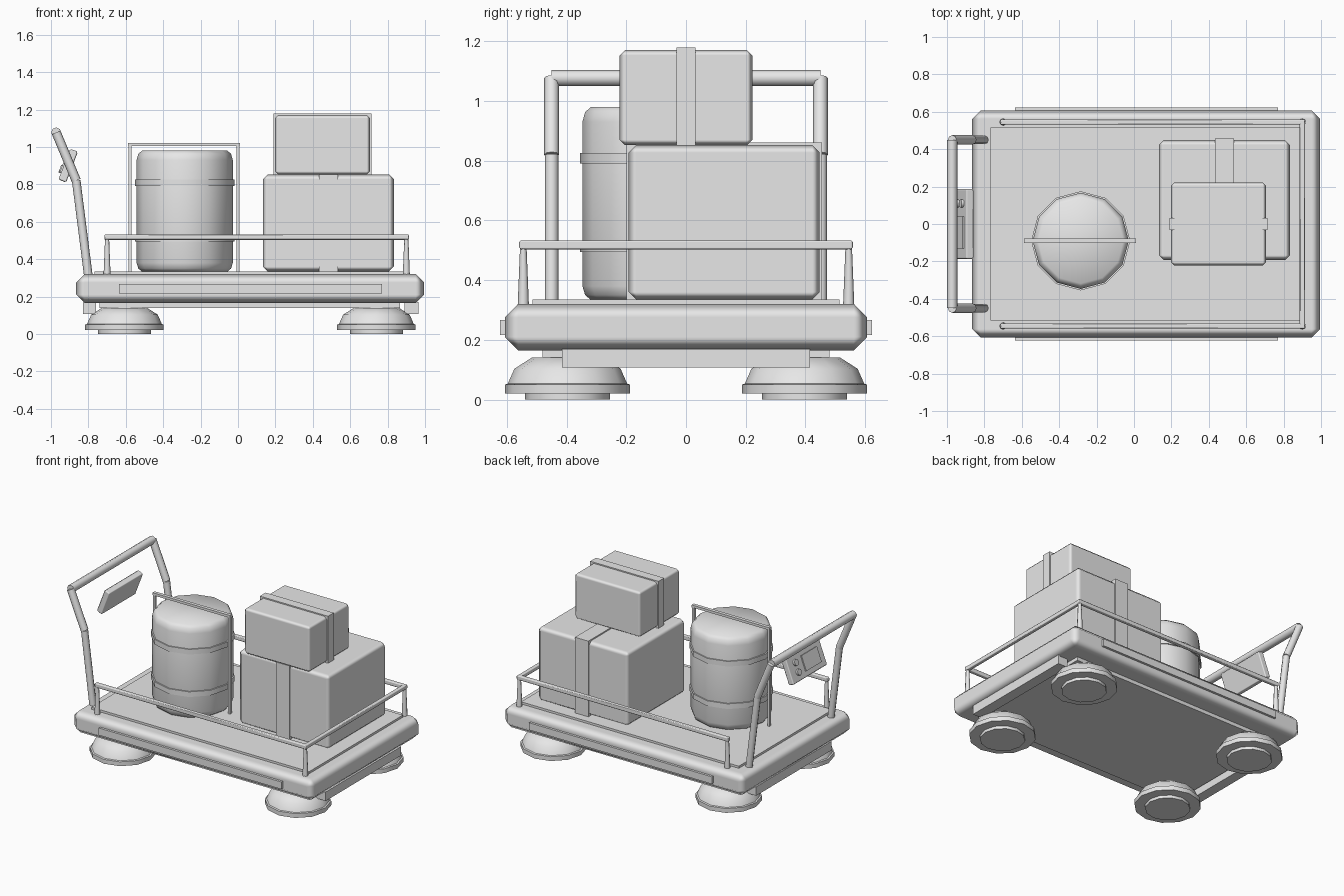
import bpy
import bmesh
from math import radians, pi, cos, sin
from mathutils import Vector

old = bpy.data.objects.get("Cube")
if old:
    bpy.data.objects.remove(old, do_unlink=True)

grey = bpy.data.materials.new("plain_grey")
grey.use_nodes = True
grey.diffuse_color = (0.8, 0.8, 0.8, 1)
grey.node_tree.nodes["Principled BSDF"].inputs["Base Color"].default_value = (0.8, 0.8, 0.8, 1)


def add(name, bm, smooth=None):
    bmesh.ops.recalc_face_normals(bm, faces=bm.faces)
    mesh = bpy.data.meshes.new(name)
    bm.to_mesh(mesh)
    bm.free()
    mesh.materials.append(grey)
    ob = bpy.data.objects.new(name, mesh)
    bpy.context.collection.objects.link(ob)
    if smooth:
        bpy.ops.object.select_all(action="DESELECT")
        ob.select_set(True)
        bpy.context.view_layer.objects.active = ob
        bpy.ops.object.shade_smooth_by_angle(angle=radians(smooth))
    return ob


def box(name, x, y, z, bevel=0):
    """Box from (min, max) ranges, with an optional softened chamfer."""
    bm = bmesh.new()
    bmesh.ops.create_cube(bm, size=1)
    for v in bm.verts:
        v.co = [sum(r) / 2 + c * (r[1] - r[0]) for r, c in zip((x, y, z), v.co)]
    ob = add(name, bm, 50 if bevel else None)
    if bevel:
        mod = ob.modifiers.new("chamfer", "BEVEL")
        mod.width = bevel
        mod.segments = 1
        mod.harden_normals = True
    return ob


def lathe(name, center, profile, sides=12, smooth=40):
    """Closed solid from (radius, height) rings."""
    bm = bmesh.new()
    rings = []
    for r, z in profile:
        rings.append([bm.verts.new((center[0] + r * sin(2 * pi * i / sides),
                                    center[1] + r * cos(2 * pi * i / sides), z))
                      for i in range(sides)])
    for a, b in zip(rings, rings[1:]):
        for i in range(sides):
            j = (i + 1) % sides
            bm.faces.new((a[i], a[j], b[j], b[i]))
    bm.faces.new(rings[0])
    bm.faces.new(rings[-1])
    return add(name, bm, smooth)


def bar(name, a, b, r1, r2=None, sides=8):
    """Round or tapered bar between two points."""
    a, b = Vector(a), Vector(b)
    bm = bmesh.new()
    bmesh.ops.create_cone(bm, cap_ends=True, segments=sides, radius1=r1,
                          radius2=r2 or r1, depth=(b - a).length)
    bm.transform((b - a).to_track_quat("Z", "Y").to_matrix().to_4x4())
    bmesh.ops.translate(bm, verts=bm.verts, vec=(a + b) / 2)
    return add(name, bm, 50)


# Platform with its mat, underside slab and end bumpers
box("deck", (-0.865, 0.995), (-0.607, 0.607), (0.165, 0.32), 0.045)
box("deck_mat", (-0.767, 0.908), (-0.515, 0.515), (0.31, 0.335))
box("underside_slab", (-0.74, 0.865), (-0.48, 0.48), (0.14, 0.18))
box("rear_bumper", (-0.83, -0.76), (-0.415, 0.415), (0.108, 0.17))
box("front_bumper", (0.89, 0.965), (-0.415, 0.415), (0.108, 0.17))

# Hover pads and side strips
pad = [(0.142, 0), (0.142, 0.02), (0.21, 0.02), (0.21, 0.05), (0.2, 0.053),
       (0.178, 0.103), (0.12, 0.14), (0.08, 0.14), (0.08, 0.17)]
for s, side in ((-1, "right"), (1, "left")):
    for x, end in ((-0.607, "rear"), (0.74, "front")):
        lathe(f"{end}_{side}_hover_pad", (x, 0.397 * s), pad)
    box(f"{side}_side_strip", (-0.635, 0.77), sorted((0.59 * s, 0.623 * s)), (0.217, 0.267))

# Guard rails on three sides
for s, side in ((-1, "right"), (1, "left")):
    y = 0.545 * s
    box(f"{side}_rail", (-0.715, 0.915), (y - 0.014, y + 0.014), (0.503, 0.533), 0.006)
    for x, end in ((-0.7, "rear"), (0.9, "front")):
        bar(f"{end}_{side}_rail_post", (x, y, 0.31), (x, y, 0.51), 0.019, 0.011)
box("end_rail", (0.886, 0.914), (-0.557, 0.557), (0.503, 0.533), 0.006)

# Push handle
for s, side in ((-1, "right"), (1, "left")):
    y = 0.45 * s
    foot, bend, top = (-0.8, y, 0.31), (-0.865, y, 0.82), (-0.972, y, 1.077)
    bar(f"{side}_handle_leg", foot, bend, 0.023)
    bar(f"{side}_handle_arm", bend, top, 0.025)
bar("handle_grip", (-0.972, -0.45, 1.077), (-0.972, 0.45, 1.077), 0.027)

# Tilted control panel with screen and knobs facing the operator
panel = [box("control_panel", (-0.022, 0.022), (-0.187, 0.187), (-0.088, 0.088), 0.008),
         box("panel_screen", (-0.03, -0.02), (-0.13, 0.04), (-0.05, 0.055))]
for i, z in enumerate((-0.03, 0.035)):
    panel.append(bar(f"panel_knob_{i + 1}", (-0.015, 0.11, z), (-0.036, 0.11, z), 0.022))
for ob in panel:
    ob.location = (-0.908, 0, 0.9)
    ob.rotation_euler.y = radians(21)

# Barrel with hoops and a thin tie-down frame
drum = (-0.285, -0.09)
lathe("barrel", drum, [(0.23, 0.335), (0.248, 0.35), (0.257, 0.38), (0.257, 0.93),
                       (0.248, 0.963), (0.228, 0.98)], smooth=50)
for z, level in ((0.495, "lower"), (0.79, "upper")):
    lathe(f"{level}_barrel_hoop", drum, [(0.265, z), (0.265, z + 0.036)])
for x, side in ((-0.577, "rear"), (0.001, "front")):
    box(f"{side}_tie_leg", (x - 0.008, x + 0.008), (-0.1, -0.08), (0.335, 1.02))
box("tie_crossbar", (-0.587, 0.011), (-0.102, -0.078), (1.005, 1.022))

# Two stacked boxes with straps
box("large_box", (0.133, 0.833), (-0.192, 0.448), (0.335, 0.852), 0.025)
box("large_box_strap", (0.432, 0.535), (-0.2, 0.456), (0.335, 0.861))
box("small_box", (0.198, 0.706), (-0.222, 0.222), (0.852, 1.171), 0.018)
box("small_box_strap", (0.19, 0.715), (-0.032, 0.031), (0.852, 1.179))
